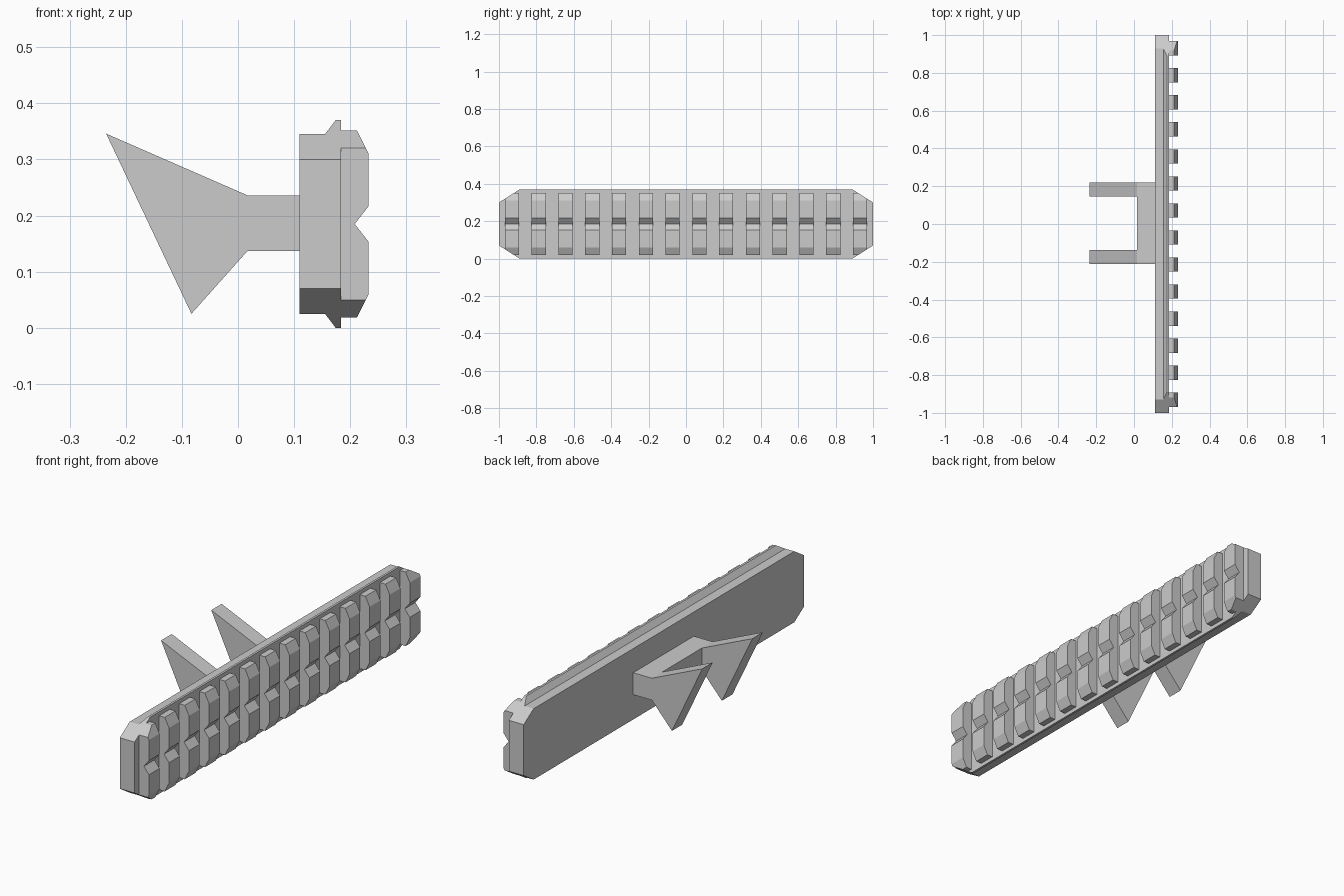
import bpy, bmesh
from mathutils import Vector

if "Cube" in bpy.data.objects:
    bpy.data.objects.remove(bpy.data.objects["Cube"])

MID = 0.185  # height of the rail's centre line


def extrude_profile(name, points, y0, y1, chamfer=False):
    """Extrude an (x, z) profile along y, optionally cutting the rail's end corners."""
    bm = bmesh.new()
    face = bm.faces.new([bm.verts.new((x, y0, z)) for x, z in points])
    ext = bmesh.ops.extrude_face_region(bm, geom=[face])["geom"]
    bmesh.ops.translate(bm, vec=(0, y1 - y0, 0),
                        verts=[v for v in ext if isinstance(v, bmesh.types.BMVert)])
    if chamfer:
        for sy in (-1, 1):
            for sz in (-1, 1):
                cut = bmesh.ops.bisect_plane(
                    bm, geom=bm.verts[:] + bm.edges[:] + bm.faces[:], dist=1e-5,
                    plane_co=Vector((0, sy, MID + sz * 0.115)),
                    plane_no=Vector((0, sy * 0.07, sz * 0.11)).normalized(),
                    clear_outer=True)["geom_cut"]
                edges = [e for e in bm.edges if e.is_boundary]
                if cut and edges:
                    bmesh.ops.holes_fill(bm, edges=edges, sides=0)
    bmesh.ops.recalc_face_normals(bm, faces=bm.faces[:])
    mesh = bpy.data.meshes.new(name)
    bm.to_mesh(mesh)
    bm.free()
    obj = bpy.data.objects.new(name, mesh)
    bpy.context.collection.objects.link(obj)
    return obj


def mirrored(half):
    """Complete a lower half profile by reflecting it about the centre line."""
    return half + [(x, 2 * MID - z) for x, z in reversed(half) if z != MID]


# Rail base with flared lips
extrude_profile("rail_base",
                mirrored([(0.11, 0.025), (0.155, 0.025), (0.174, 0.0), (0.184, 0.0)][::1]),
                -1, 1, chamfer=True)

# Row of notched teeth
tooth = mirrored([(0.184, 0.018), (0.212, 0.018), (0.233, 0.06), (0.233, 0.153), (0.208, MID)])
for i in range(14):
    y = -0.93 + i * 1.86 / 13
    extrude_profile(f"rail_tooth_{i + 1}", tooth, y - 0.038, y + 0.038, chamfer=True)

# Forked rear bracket: one extrusion with the gap between the prongs cut away
bracket = extrude_profile("forked_bracket",
                          [(-0.235, 0.346), (-0.083, 0.025), (0.017, 0.137),
                           (0.11, 0.137), (0.11, 0.236), (0.017, 0.236)], -0.213, 0.219)
cutter = extrude_profile("prong_gap_cutter",
                         [(-0.4, -0.1), (0.017, -0.1), (0.017, 0.5), (-0.4, 0.5)], -0.137, 0.145)
cutter.hide_render = True
cutter.hide_viewport = True
gap = bracket.modifiers.new("prong_gap", "BOOLEAN")
gap.operation = "DIFFERENCE"
gap.solver = "EXACT"
gap.object = cutter
